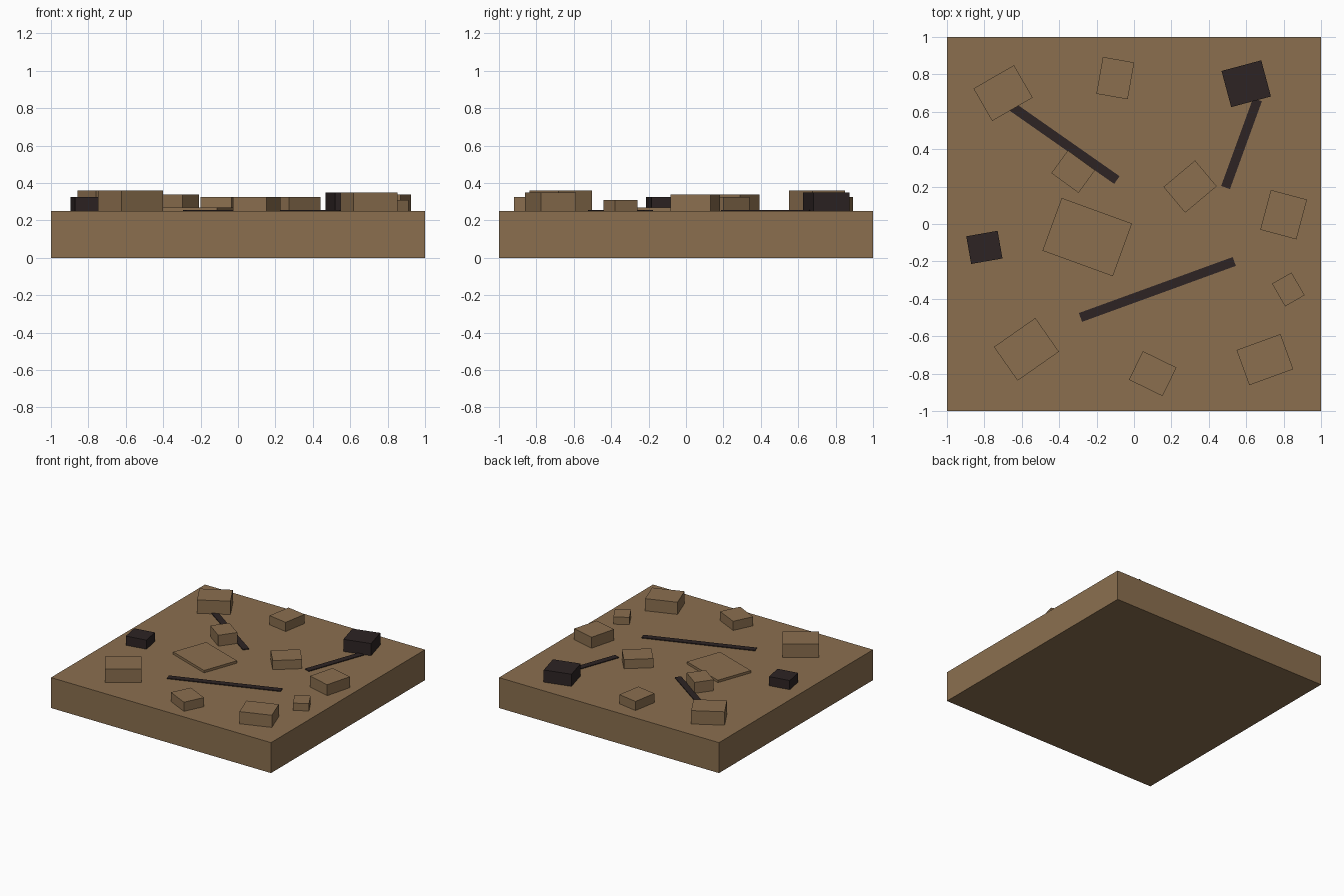
import bpy
from math import radians

cube = bpy.data.objects.get("Cube")
if cube:
    bpy.data.objects.remove(cube, do_unlink=True)


def make_material(name, color):
    mat = bpy.data.materials.new(name)
    mat.use_nodes = True
    mat.diffuse_color = (*color, 1)
    mat.node_tree.nodes["Principled BSDF"].inputs["Base Color"].default_value = (*color, 1)
    return mat


earth = make_material("earth_brown", (0.258, 0.159, 0.078))
char = make_material("charred_black", (0.026, 0.017, 0.017))

GROUND = 0.25   # height of the ground surface
SINK = 0.01     # how far each piece is bedded into the ground


def box(name, x, y, width, depth, bottom, top, angle, mat):
    bpy.ops.mesh.primitive_cube_add(size=1, location=(x, y, (bottom + top) / 2),
                                    rotation=(0, 0, radians(angle)))
    obj = bpy.context.object
    obj.name = name
    obj.scale = (width, depth, top - bottom)
    bpy.ops.object.transform_apply(location=False, rotation=False, scale=True)
    obj.data.materials.append(mat)


# Ground block
box("ground", 0, 0, 2, 2, 0, GROUND, 0, earth)

# Pieces lying on the ground: name, x, y, width, depth, top, angle, material
pieces = [
    # Brown rubble blocks
    ("rubble_back_right", -0.70, 0.70, 0.25, 0.20, 0.36, 30, earth),
    ("rubble_back", -0.10, 0.78, 0.17, 0.20, 0.325, -10, earth),
    ("rubble_by_crack", -0.325, 0.28, 0.18, 0.15, 0.34, -36, earth),
    ("rubble_centre", 0.30, 0.20, 0.22, 0.18, 0.325, 40, earth),
    ("rubble_left", 0.80, 0.05, 0.20, 0.22, 0.34, -15, earth),
    ("rubble_small", 0.825, -0.35, 0.12, 0.14, 0.31, 30, earth),
    ("rubble_front_left", 0.70, -0.725, 0.25, 0.20, 0.35, 20, earth),
    ("rubble_front", 0.10, -0.80, 0.20, 0.17, 0.325, -26, earth),
    ("rubble_front_right", -0.575, -0.67, 0.27, 0.22, 0.36, 35, earth),
    # Low flat slab
    ("flat_slab", -0.25, -0.07, 0.40, 0.30, 0.27, -20, earth),
    # Charred blocks
    ("charred_block_back", 0.60, 0.75, 0.22, 0.20, 0.35, 15, char),
    ("charred_block_right", -0.80, -0.125, 0.17, 0.15, 0.325, 10, char),
    # Dark cracks
    ("crack_back", -0.37, 0.43, 0.68, 0.05, 0.256, -35, char),
    ("crack_left", 0.575, 0.43, 0.50, 0.05, 0.256, 70, char),
    ("crack_front", 0.125, -0.35, 0.875, 0.05, 0.256, 20, char),
]
for name, x, y, width, depth, top, angle, mat in pieces:
    box(name, x, y, width, depth, GROUND - SINK, top, angle, mat)
